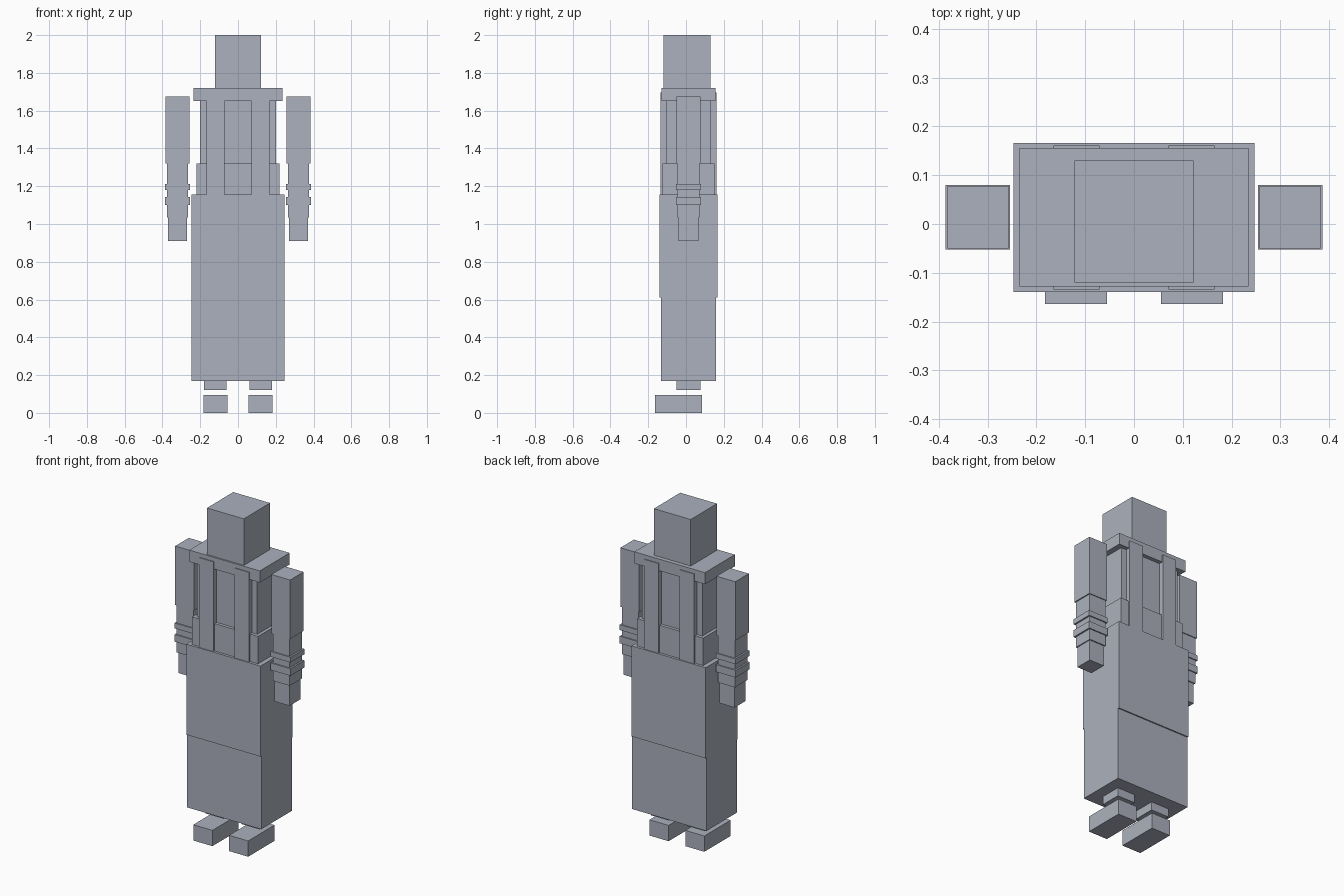
import bpy

cube = bpy.data.objects.get("Cube")
if cube:
    bpy.data.objects.remove(cube, do_unlink=True)

COLOUR = (0.41, 0.44, 0.51, 1.0)
grey = bpy.data.materials.new("blue_grey")
grey.use_nodes = True
grey.diffuse_color = COLOUR
grey.node_tree.nodes["Principled BSDF"].inputs["Base Color"].default_value = COLOUR

MID_Y = 0.0135  # shared depth centre of the body


def box(name, x, width, depth, bottom, top, y=MID_Y):
    """Upright box centred on (x, y) between two heights."""
    bpy.ops.mesh.primitive_cube_add(size=1, location=(x, y, (bottom + top) / 2))
    obj = bpy.context.object
    obj.name = name
    obj.scale = (width, depth, top - bottom)
    bpy.ops.object.transform_apply(location=False, rotation=False, scale=True)
    obj.data.materials.append(grey)
    return obj


# Head and body
box("head", 0, 0.245, 0.25, 1.72, 2.0, 0.005)
box("shoulder_yoke", 0, 0.47, 0.284, 1.65, 1.72)
box("torso", 0, 0.402, 0.236, 1.15, 1.655)
box("waist", 0, 0.44, 0.274, 1.15, 1.32)
box("upper_skirt", 0, 0.494, 0.305, 0.61, 1.155)
box("lower_skirt", 0, 0.494, 0.29, 0.17, 0.61)

# Paired parts
for side, s in (("left", 1), ("right", -1)):
    box(f"{side}_strap", s * 0.118, 0.095, 0.295, 1.15, 1.695)
    box(f"{side}_ankle", s * 0.12, 0.12, 0.128, 0.12, 0.18)
    box(f"{side}_shoe", s * 0.119, 0.127, 0.25, 0, 0.095, -0.039)

    # Arm with two cuffs and a hand
    arm = s * 0.32
    box(f"{side}_upper_arm", arm, 0.125, 0.128, 1.32, 1.675)
    box(f"{side}_forearm", arm, 0.112, 0.118, 1.035, 1.32)
    box(f"{side}_upper_cuff", arm, 0.132, 0.132, 1.18, 1.212)
    box(f"{side}_lower_cuff", arm, 0.132, 0.132, 1.1, 1.143)
    box(f"{side}_hand", arm, 0.1, 0.104, 0.91, 1.035)
